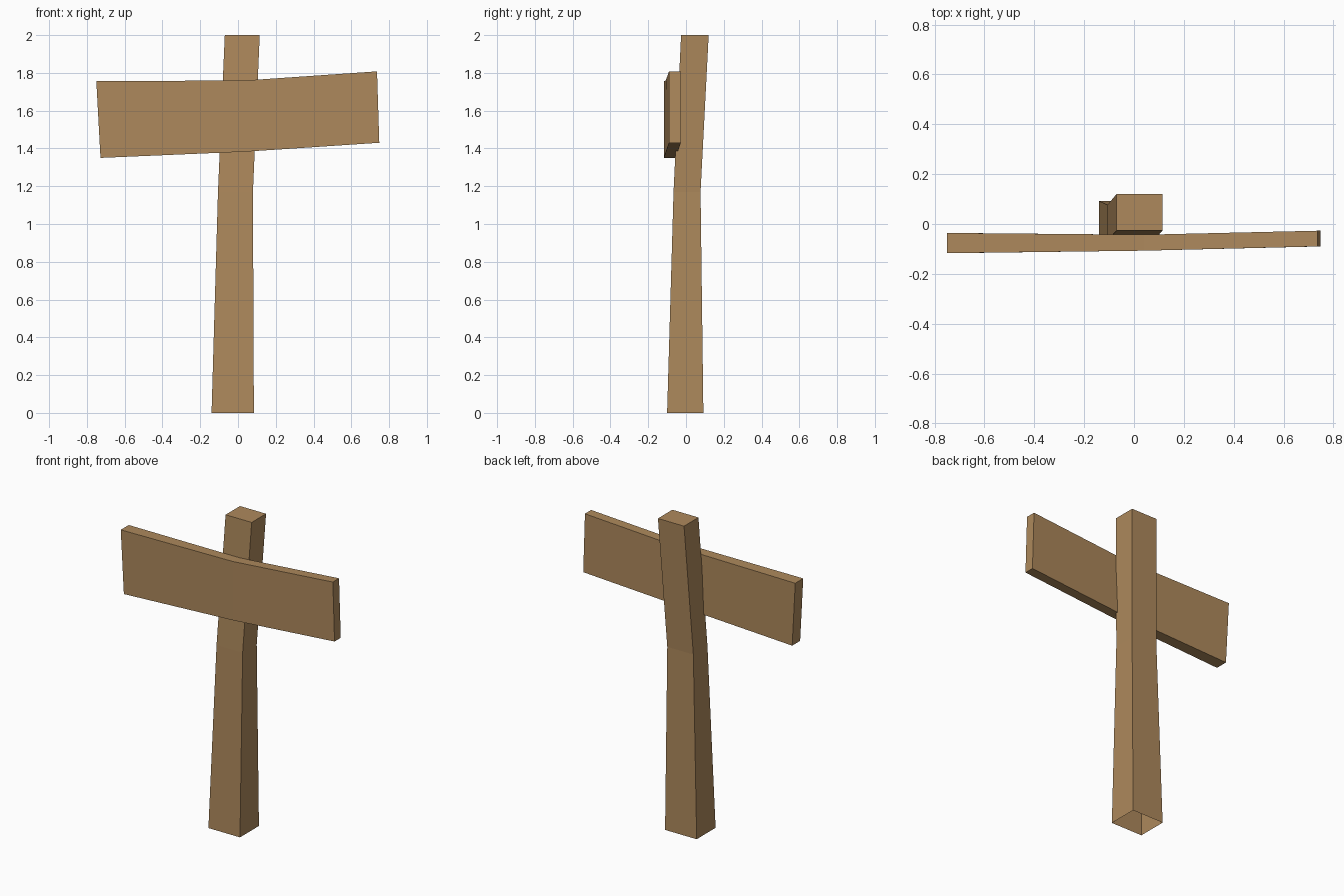
import bpy, bmesh

if "Cube" in bpy.data.objects:
    bpy.data.objects.remove(bpy.data.objects["Cube"])

wood = bpy.data.materials.new("brown wood")
wood.diffuse_color = (0.42, 0.25, 0.107, 1)
wood.use_nodes = True
wood.node_tree.nodes["Principled BSDF"].inputs["Base Color"].default_value = wood.diffuse_color


def loft(name, rings, cap_start=True, cap_end=True):
    """Flat-faced tube through four-cornered rings."""
    bm = bmesh.new()
    loops = [[bm.verts.new(p) for p in ring] for ring in rings]
    for a, b in zip(loops, loops[1:]):
        for i in range(4):
            j = (i + 1) % 4
            bm.faces.new((a[i], a[j], b[j], b[i]))
    if cap_start:
        bm.faces.new(loops[0][::-1])
    if cap_end:
        bm.faces.new(loops[-1])
    mesh = bpy.data.meshes.new(name)
    bm.to_mesh(mesh)
    bm.free()
    mesh.materials.append(wood)
    obj = bpy.data.objects.new(name, mesh)
    bpy.context.collection.objects.link(obj)
    return obj


# Bent, tapering post, open underneath: z, x range, y range
post = [(0.0, -0.14, 0.084, -0.10, 0.092),
        (1.17, -0.106, 0.079, -0.066, 0.077),
        (2.0, -0.07, 0.115, -0.026, 0.12)]
loft("post", [[(x0, y0, z), (x1, y0, z), (x1, y1, z), (x0, y1, z)]
              for z, x0, x1, y0, y1 in post], cap_start=False)

# Crooked sign board: bottom x and z, top x and z, y range
board = [(-0.728, 1.35, -0.75, 1.756, -0.117, -0.036),
         (0.04, 1.383, 0.04, 1.76, -0.107, -0.043),
         (0.748, 1.43, 0.736, 1.808, -0.09, -0.027)]
loft("sign_board", [[(xb, y0, zb), (xb, y1, zb), (xt, y1, zt), (xt, y0, zt)]
                    for xb, zb, xt, zt, y0, y1 in board])
